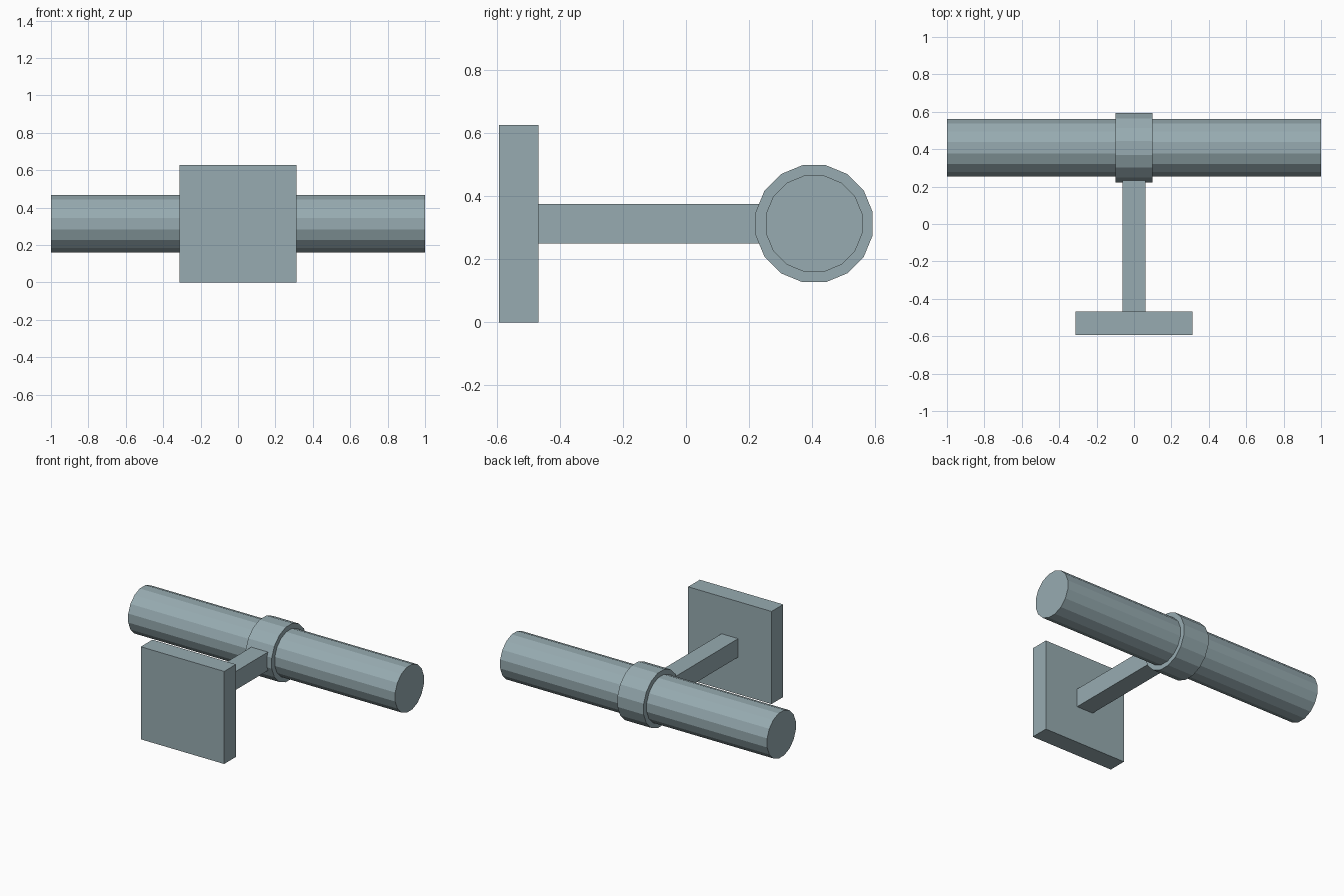
import bpy
import bmesh
import math
from mathutils import Matrix

cube = bpy.data.objects.get("Cube")
if cube:
    bpy.data.objects.remove(cube, do_unlink=True)

# Single blue-grey metal colour
COLOUR = (0.31, 0.41, 0.44, 1.0)
metal = bpy.data.materials.new("blue_grey_metal")
metal.use_nodes = True
metal.diffuse_color = COLOUR
metal.node_tree.nodes["Principled BSDF"].inputs["Base Color"].default_value = COLOUR


def finish(name, bm):
    mesh = bpy.data.meshes.new(name)
    bm.to_mesh(mesh)
    bm.free()
    mesh.materials.append(metal)
    bpy.context.collection.objects.link(bpy.data.objects.new(name, mesh))


def box(name, low, high):
    size = [h - l for l, h in zip(low, high)]
    middle = [(h + l) / 2 for l, h in zip(low, high)]
    bm = bmesh.new()
    bmesh.ops.create_cube(bm, size=1, matrix=Matrix.Translation(middle) @ Matrix.Diagonal((*size, 1)))
    finish(name, bm)


def rod(name, radius, length, y, z):
    # 16-sided cylinder along x with a flat side on top
    bm = bmesh.new()
    turn = Matrix.Rotation(math.pi / 2, 4, 'Y') @ Matrix.Rotation(math.pi / 16, 4, 'Z')
    bmesh.ops.create_cone(bm, cap_ends=True, segments=16, radius1=radius, radius2=radius,
                          depth=length, matrix=Matrix.Translation((0, y, z)) @ turn)
    finish(name, bm)


BAR_Y, MID_Z = 0.407, 0.3135

# Square mounting plate and the arm that reaches into the collar
box("mounting_plate", (-0.3125, -0.594, 0), (0.3125, -0.469, 0.627))
box("support_arm", (-0.0625, -0.47, 0.251), (0.0625, 0.3, 0.376))

# Round bar with a wider collar at its middle
rod("handle_bar", 0.1563, 2.0, BAR_Y, MID_Z)
rod("collar", 0.1895, 0.196, BAR_Y, MID_Z)
